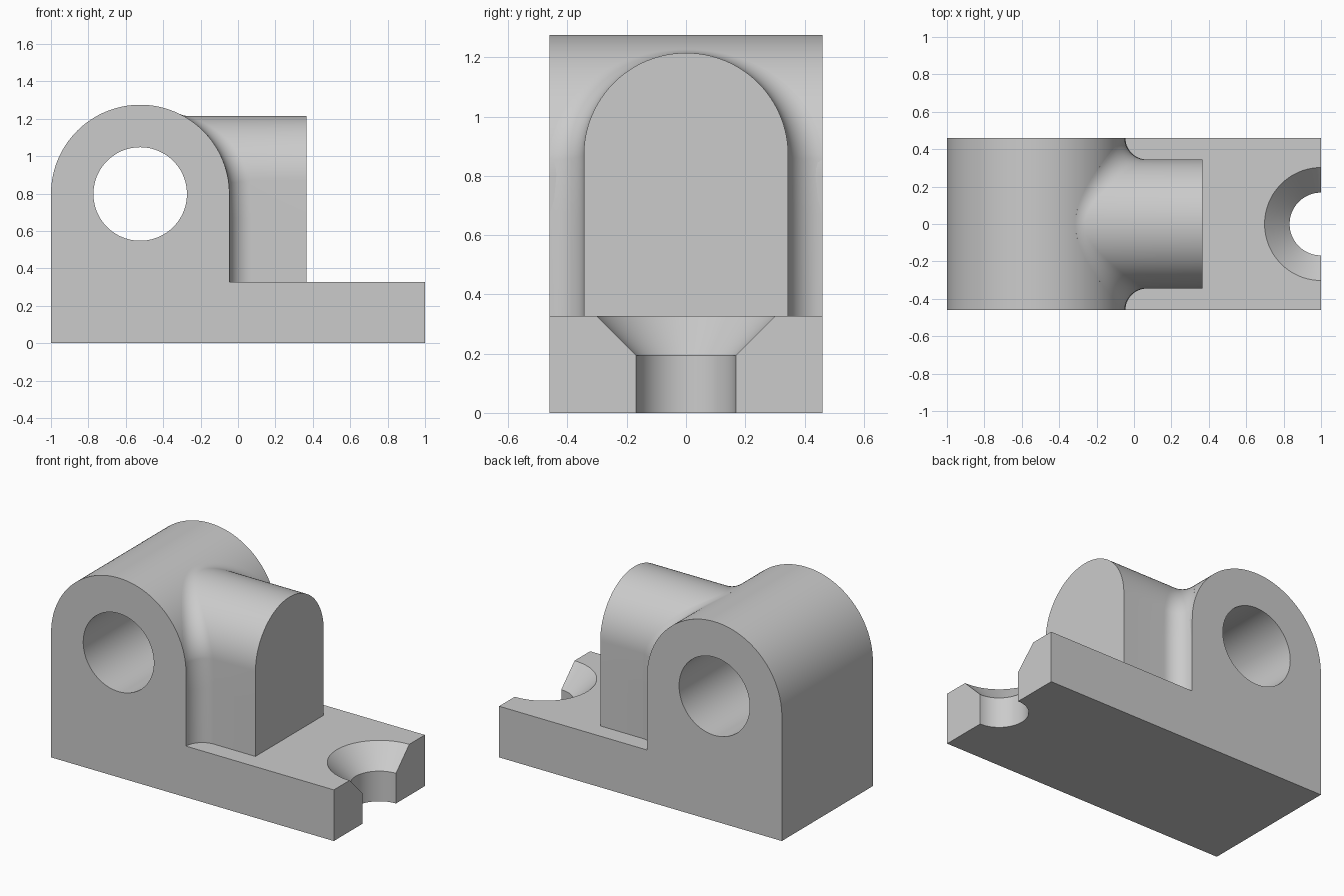
import bpy, bmesh, math
from mathutils import Vector

if "Cube" in bpy.data.objects:
    bpy.data.objects.remove(bpy.data.objects["Cube"], do_unlink=True)

DEPTH = 0.46                      # half depth of the whole block
BASE_TOP = 0.327
BORE_X, BORE_Z, LUG_R = -0.523, 0.798, 0.477
ARM_R, ARM_Z, ARM_END = 0.345, 0.87, 0.365
FILLET = DEPTH - ARM_R

grey = bpy.data.materials.new("plain grey")
grey.use_nodes = True
colour = (0.6, 0.6, 0.6, 1)
grey.diffuse_color = colour
grey.node_tree.nodes["Principled BSDF"].inputs["Base Color"].default_value = colour


def make_object(name, bm):
    bmesh.ops.recalc_face_normals(bm, faces=bm.faces)
    mesh = bpy.data.meshes.new(name)
    bm.to_mesh(mesh)
    bm.free()
    mesh.materials.append(grey)
    obj = bpy.data.objects.new(name, mesh)
    bpy.context.collection.objects.link(obj)
    return obj


def activate(obj):
    bpy.ops.object.select_all(action='DESELECT')
    obj.select_set(True)
    bpy.context.view_layer.objects.active = obj


def extrude_xz(name, outline, half):
    """Solid from an x-z outline, running from y = -half to y = half."""
    bm = bmesh.new()
    face = bm.faces.new([bm.verts.new((x, -half, z)) for x, z in outline])
    grown = bmesh.ops.extrude_face_region(bm, geom=[face])["geom"]
    verts = [g for g in grown if isinstance(g, bmesh.types.BMVert)]
    bmesh.ops.translate(bm, verts=verts, vec=(0, 2 * half, 0))
    return make_object(name, bm)


def arc_xz(radius, start, end, steps):
    angles = [start + (end - start) * i / steps for i in range(steps + 1)]
    return [(BORE_X + radius * math.cos(a), BORE_Z + radius * math.sin(a)) for a in angles]


def cut(target, cutter):
    cutter.hide_render = True
    mod = target.modifiers.new("cut", 'BOOLEAN')
    mod.operation = 'DIFFERENCE'
    mod.solver = 'EXACT'
    mod.object = cutter
    activate(target)
    bpy.ops.object.modifier_apply(modifier=mod.name)
    bpy.data.objects.remove(cutter, do_unlink=True)


# Base plate and round-topped lug in one profile
outline = [(-1, 0), (1, 0), (1, BASE_TOP), (BORE_X + LUG_R, BASE_TOP)]
outline += arc_xz(LUG_R, 0, math.pi, 64)
body = extrude_xz("base_and_lug", outline, DEPTH)

# Cross bore through the lug
cut(body, extrude_xz("bore_cutter", arc_xz(0.25, 0, 2 * math.pi, 96)[:-1], 0.6))

# Countersunk half hole at the end of the plate
bm = bmesh.new()
profile = [(0, -0.1), (0.168, -0.1), (0.168, 0.193), (0.402, 0.427), (0, 0.427)]
points = [bm.verts.new((1 + r, 0, z)) for r, z in profile]
edges = [bm.edges.new(pair) for pair in zip(points, points[1:])]
bmesh.ops.spin(bm, geom=points + edges, cent=(1, 0, 0), axis=(0, 0, 1),
               angle=2 * math.pi, steps=96, use_duplicate=False)
bmesh.ops.remove_doubles(bm, verts=bm.verts, dist=0.0001)
cut(body, make_object("countersink_cutter", bm))

# Arm: arched section, blended into the lug by a rolling-ball fillet
stations = [(1, 0.3, 0), (1, ARM_Z - 0.2, 0)]
stations += [(math.cos(a), ARM_Z, math.sin(a))
             for a in (math.pi * i / 64 for i in range(65))]
stations += [(-1, ARM_Z - 0.2, 0), (-1, 0.3, 0)]
ARC_STEPS = 12

bm = bmesh.new()
rows = []
for ny, zc, nz in stations:
    arm_normal = Vector((0, ny, nz))
    reach = ARM_R + FILLET
    y, z = ny * reach, zc + nz * reach
    rise = max(z - BORE_Z, 0)
    run = math.sqrt((LUG_R + FILLET) ** 2 - rise ** 2)
    centre = Vector((BORE_X + run, y, z))
    lug_normal = Vector((run, 0, rise)).normalized()
    row = [centre - lug_normal * (FILLET + 0.01)]
    for i in range(ARC_STEPS + 1):
        row.append(centre - lug_normal.slerp(arm_normal, i / ARC_STEPS) * FILLET)
    row.append(Vector((ARM_END, row[-1].y, row[-1].z)))
    rows.append([bm.verts.new(p) for p in row])

for a, b in zip(rows, rows[1:]):
    for i in range(len(a) - 1):
        bm.faces.new((a[i], a[i + 1], b[i + 1], b[i]))
bm.faces.new([row[-1] for row in rows])                    # flat end
bm.faces.new(rows[0] + rows[-1][::-1])                     # underside in the plate
half = len(rows) // 2
for i in range(half):                                      # closure in the lug
    quad = [rows[i][0], rows[i + 1][0], rows[-2 - i][0], rows[-1 - i][0]]
    bm.faces.new(list(dict.fromkeys(quad)))
arm = make_object("side_arm", bm)

for obj in (body, arm):
    activate(obj)
    bpy.ops.object.shade_smooth_by_angle(angle=math.radians(30))
